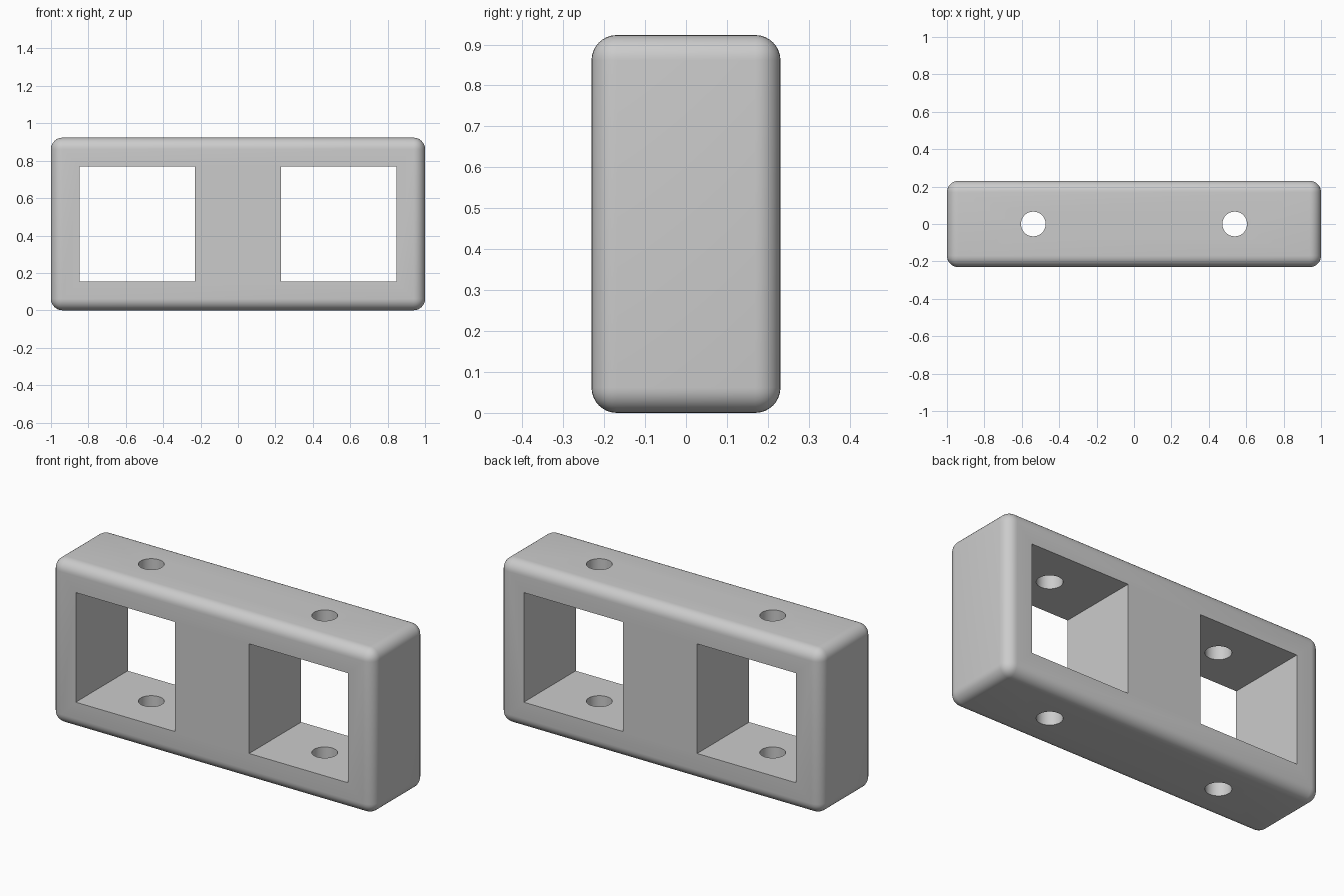
import bpy
import math

UNIT = 2 / 26            # the block is 26 x 6 x 12 units
WIDTH, DEPTH, HEIGHT = 26 * UNIT, 6 * UNIT, 12 * UNIT
WINDOW = 8 * UNIT
OFFSET = 7 * UNIT
HOLE_RADIUS = 0.066

if "Cube" in bpy.data.objects:
    bpy.data.objects.remove(bpy.data.objects["Cube"], do_unlink=True)

grey = bpy.data.materials.new("plain grey")
grey.use_nodes = True
grey.diffuse_color = (0.6, 0.6, 0.6, 1)
grey.node_tree.nodes["Principled BSDF"].inputs["Base Color"].default_value = (0.6, 0.6, 0.6, 1)


def add_box(name, size, x=0):
    bpy.ops.mesh.primitive_cube_add(size=1, location=(x, 0, HEIGHT / 2))
    box = bpy.context.object
    box.name = name
    box.scale = size
    bpy.ops.object.transform_apply(location=True, rotation=False, scale=True)
    box.data.materials.append(grey)
    return box


def apply_modifier(obj, name):
    bpy.context.view_layer.objects.active = obj
    bpy.ops.object.modifier_apply(modifier=name)


def cut(body, cutter):
    mod = body.modifiers.new("cut", "BOOLEAN")
    mod.operation = "DIFFERENCE"
    mod.solver = "EXACT"
    mod.object = cutter
    apply_modifier(body, mod.name)
    bpy.data.objects.remove(cutter, do_unlink=True)


# Rounded block
body = add_box("double_window_block", (WIDTH, DEPTH, HEIGHT))
bevel = body.modifiers.new("rounded edges", "BEVEL")
bevel.width = 0.8 * UNIT
bevel.segments = 8
apply_modifier(body, bevel.name)

# Square windows front to back, and round holes top to bottom
for x in (-OFFSET, OFFSET):
    cut(body, add_box("window_cutter", (WINDOW, DEPTH * 2, WINDOW), x))
    bpy.ops.mesh.primitive_cylinder_add(vertices=48, radius=HOLE_RADIUS, depth=HEIGHT * 2,
                                        location=(x, 0, HEIGHT / 2))
    hole = bpy.context.object
    hole.data.materials.append(grey)
    cut(body, hole)

# Smooth rounding with crisp cut edges
bpy.ops.object.select_all(action="DESELECT")
body.select_set(True)
bpy.context.view_layer.objects.active = body
bpy.ops.object.shade_smooth_by_angle(angle=math.radians(30))
